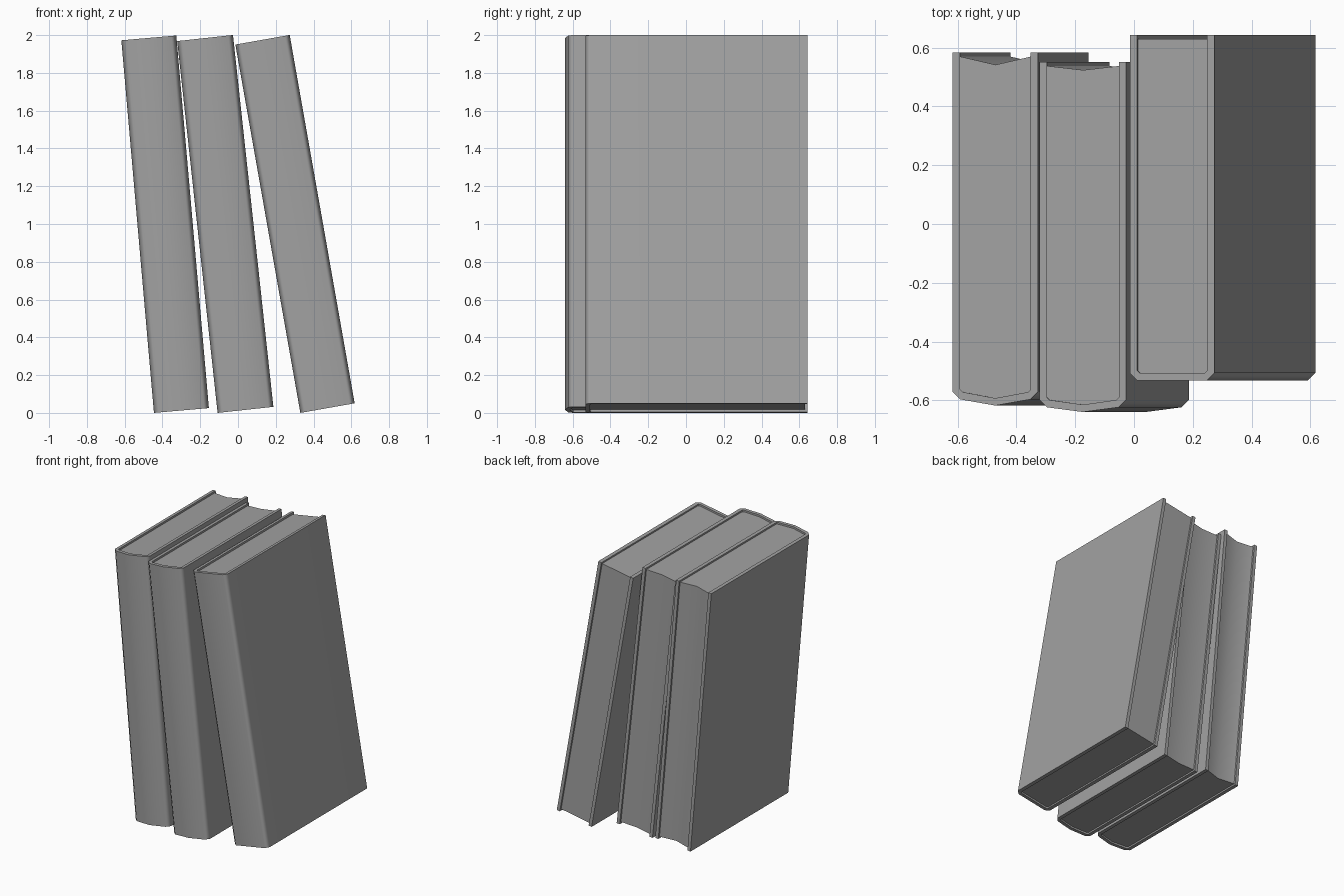
import bpy, bmesh, math
from mathutils import Matrix

if "Cube" in bpy.data.objects:
    bpy.data.objects.remove(bpy.data.objects["Cube"])

H = 1.98                 # book height
T = 0.025                # cover board thickness
LIP = 0.013              # how far the boards overhang the pages

# one dark grey for every part
grey = bpy.data.materials.new("dark_grey")
grey.diffuse_color = (0.36, 0.36, 0.36, 1)
grey.use_nodes = True
grey.node_tree.nodes["Principled BSDF"].inputs["Base Color"].default_value = grey.diffuse_color


def prism(name, outline, z0, z1, matrix):
    """Extrude a flat (x, y) outline from z0 to z1 and place it."""
    bm = bmesh.new()
    face = bm.faces.new([bm.verts.new((x, y, z0)) for x, y in outline])
    ext = bmesh.ops.extrude_face_region(bm, geom=[face])
    top = [v for v in ext["geom"] if isinstance(v, bmesh.types.BMVert)]
    bmesh.ops.translate(bm, verts=top, vec=(0, 0, z1 - z0))
    bmesh.ops.recalc_face_normals(bm, faces=bm.faces)
    bm.transform(matrix)
    mesh = bpy.data.meshes.new(name)
    bm.to_mesh(mesh)
    bm.free()
    mesh.materials.append(grey)
    obj = bpy.data.objects.new(name, mesh)
    bpy.context.collection.objects.link(obj)
    bpy.ops.object.select_all(action='DESELECT')
    obj.select_set(True)
    bpy.context.view_layer.objects.active = obj
    bpy.ops.object.shade_smooth_by_angle(angle=math.radians(50))
    # keep the large boards flat and let only the corners shade softly
    obj.modifiers.new("flat_boards", 'WEIGHTED_NORMAL').keep_sharp = True


def spine_line(width, inset, front, chamfer, bulge):
    """Open line: left side, chamfer, bulged middle, chamfer, right side."""
    half = [(inset, front + chamfer), (inset + chamfer, front)]
    mirrored = [(width - x, y) for x, y in reversed(half)]
    return half + [(width / 2, front - bulge)] + mirrored


def book(name, width, x0, angle, front, back, bulge, dip):
    place = Matrix.Translation((x0, 0, 0)) @ Matrix.Rotation(-math.radians(angle), 4, 'Y')
    outer = spine_line(width, 0, front, 0.026, bulge)
    inner = spine_line(width, T, front + T, 0.009, bulge)
    # hard cover: two boards joined by the spine
    cover = ([(0, back)] + outer + [(width, back), (width - T, back)]
             + inner[::-1] + [(T, back)])
    prism(name + "_cover", cover, 0, H, place)
    # page block with a hollow fore edge
    edge = back - LIP
    pages = [(T, edge)] + inner + [(width - T, edge), (width / 2, edge - dip)]
    prism(name + "_pages", pages, LIP, H - LIP, place)


book("left_book", 0.292, -0.445, 5.0, -0.597, 0.583, 0.021, 0.028)
book("middle_book", 0.297, -0.108, 6.2, -0.624, 0.551, 0.016, 0.014)
book("right_book", 0.292, 0.33, 10.0, -0.533, 0.643, 0.0, 0.0)
